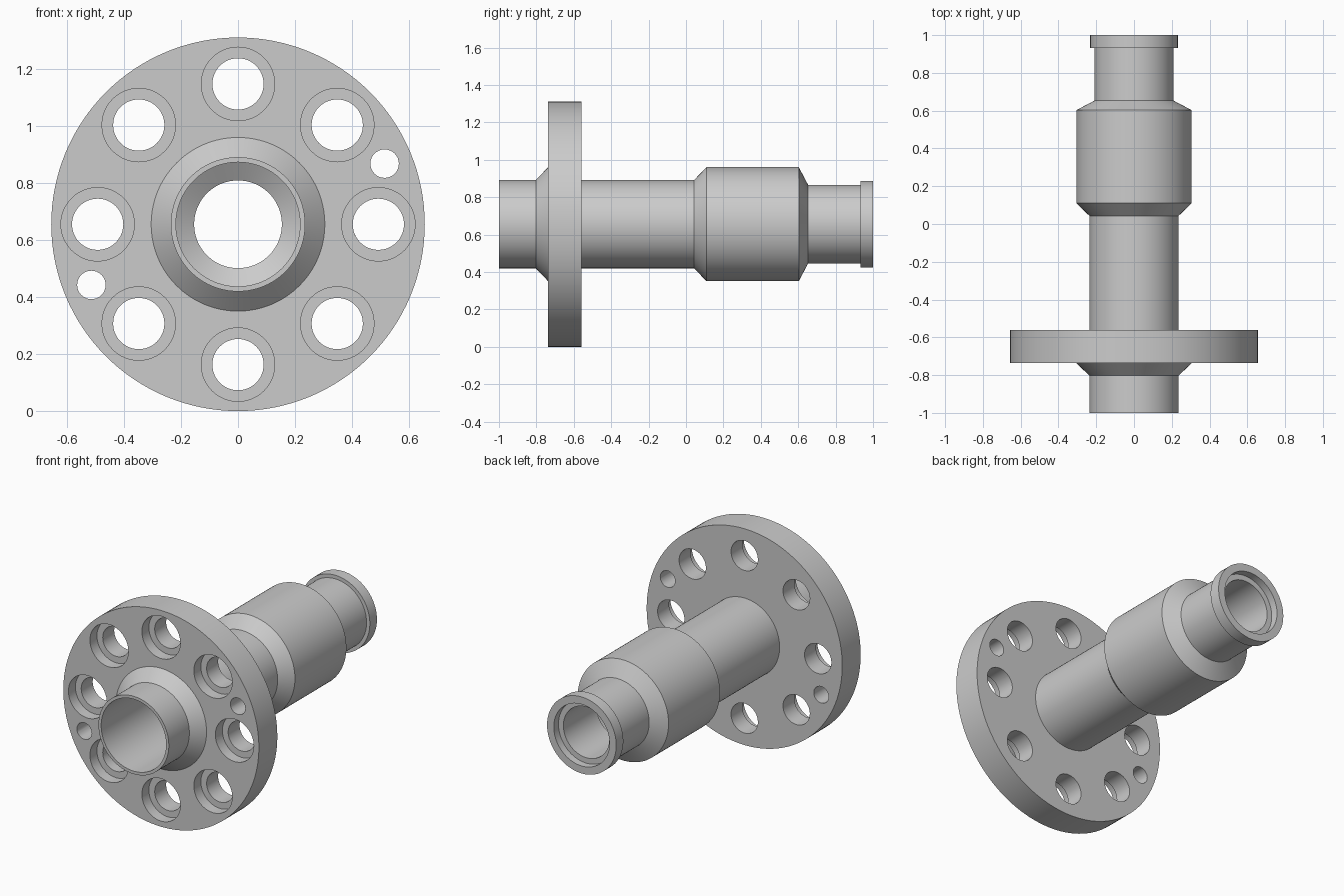
import bpy, bmesh
from math import sin, cos, pi, radians

if "Cube" in bpy.data.objects:
    bpy.data.objects.remove(bpy.data.objects["Cube"])

AXIS_Z = 0.656


def lathe(name, profile, segs, x=0.0, z=AXIS_Z, closed=True):
    """Revolve (y, radius) points about a line parallel to y."""
    bm = bmesh.new()
    rings = [[bm.verts.new((x + r * cos(2 * pi * i / segs), y, z + r * sin(2 * pi * i / segs)))
              for i in range(segs)] for y, r in profile]
    pairs = list(zip(rings, rings[1:]))
    if closed:                       # hollow part: join last ring to first
        pairs.append((rings[-1], rings[0]))
    else:                            # solid part: cap the ends
        bm.faces.new(rings[0])
        bm.faces.new(rings[-1])
    for a, b in pairs:
        for i in range(segs):
            j = (i + 1) % segs
            bm.faces.new((a[i], a[j], b[j], b[i]))
    bmesh.ops.recalc_face_normals(bm, faces=bm.faces)
    mesh = bpy.data.meshes.new(name)
    bm.to_mesh(mesh)
    bm.free()
    obj = bpy.data.objects.new(name, mesh)
    bpy.context.collection.objects.link(obj)
    return obj


# Flanged tube: outer contour front to back, then bore back to front
outer = [(-1, 0.236), (-0.803, 0.236), (-0.737, 0.305), (-0.737, AXIS_Z),
         (-0.56, AXIS_Z), (-0.56, 0.236), (0.043, 0.236), (0.11, 0.305),
         (0.603, 0.305), (0.653, 0.21), (0.932, 0.21), (0.932, 0.232), (1, 0.232)]
bore = [(1, 0.187), (0.955, 0.187), (0.955, 0.154), (0.64, 0.154),
        (0.60, 0.218), (-1, 0.218)]
body = lathe("flanged_tube", outer + bore, 128)

# Eight counterbored bolt holes and two small plain holes
cutters = []
for k in range(8):
    a = k * pi / 4
    cutters.append(lathe("bolt_hole_cutter",
                         [(-0.76, 0.129), (-0.67, 0.129), (-0.67, 0.09), (-0.5, 0.09)],
                         48, 0.493 * cos(a), AXIS_Z + 0.493 * sin(a), False))
for s in (1, -1):
    cutters.append(lathe("small_hole_cutter", [(-0.8, 0.05), (-0.5, 0.05)],
                         32, s * 0.515, AXIS_Z + s * 0.213, False))

bpy.context.view_layer.objects.active = body
for c in cutters:
    c.hide_render = True
    mod = body.modifiers.new("hole", 'BOOLEAN')
    mod.operation = 'DIFFERENCE'
    mod.solver = 'EXACT'
    mod.object = c
    bpy.ops.object.modifier_apply(modifier=mod.name)
    bpy.data.objects.remove(c)

bpy.ops.object.select_all(action='DESELECT')
body.select_set(True)
bpy.ops.object.shade_smooth_by_angle(angle=radians(25))
